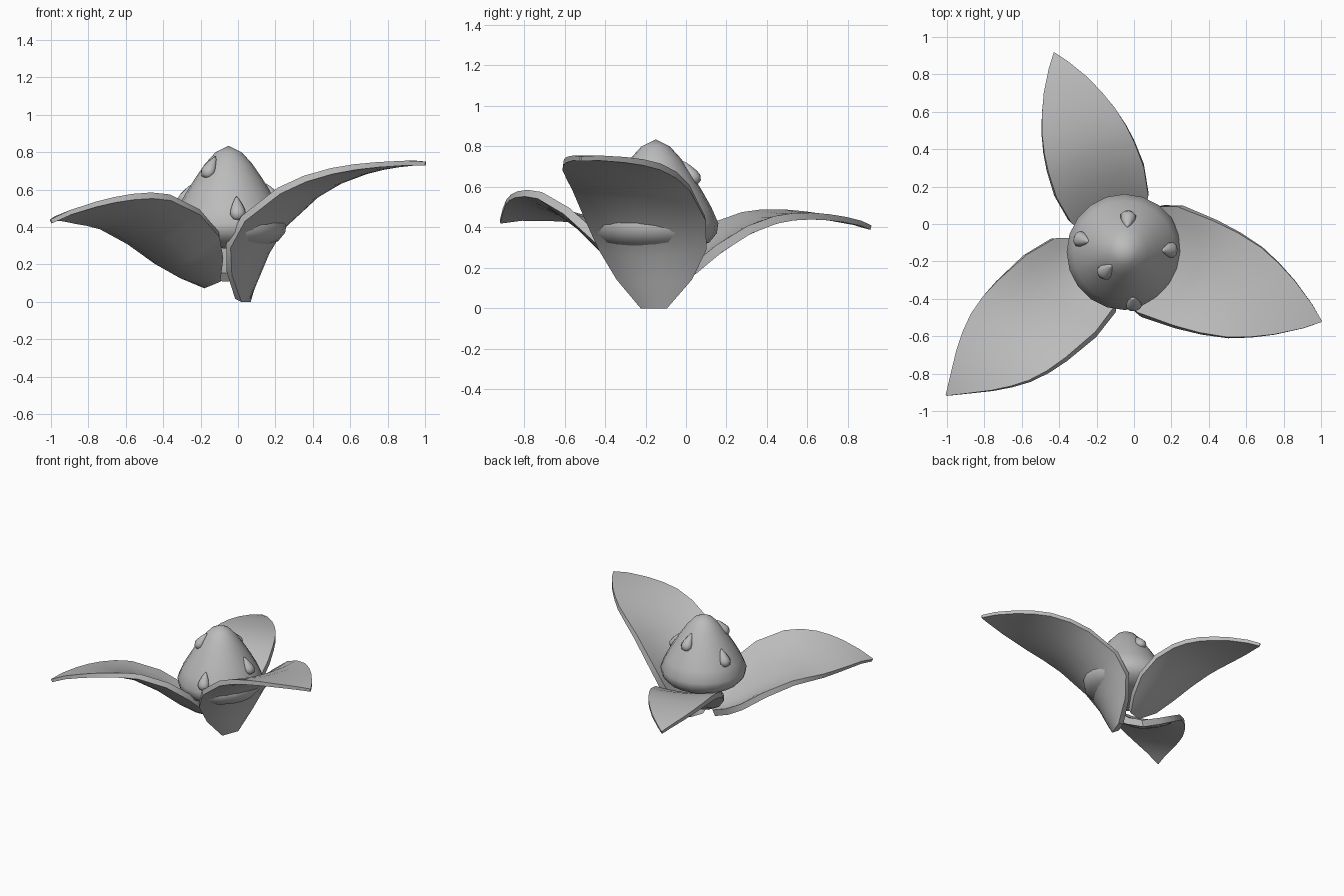
import bpy, bmesh
from math import sin, cos, pi, atan2, radians
from mathutils import Matrix, Vector

cube = bpy.data.objects.get("Cube")
if cube:
    bpy.data.objects.remove(cube, do_unlink=True)

grey = bpy.data.materials.new("plain grey")
grey.use_nodes = True
grey.diffuse_color = (0.5, 0.5, 0.5, 1)
grey.node_tree.nodes["Principled BSDF"].inputs["Base Color"].default_value = (0.5, 0.5, 0.5, 1)


def finish(name, bm, angle=40):
    """Turn a bmesh into a smooth-shaded, coloured object."""
    mesh = bpy.data.meshes.new(name)
    bm.to_mesh(mesh)
    bm.free()
    obj = bpy.data.objects.new(name, mesh)
    bpy.context.collection.objects.link(obj)
    mesh.materials.append(grey)
    bpy.ops.object.select_all(action='DESELECT')
    obj.select_set(True)
    bpy.context.view_layer.objects.active = obj
    bpy.ops.object.shade_smooth_by_angle(angle=radians(angle))
    return obj


def lathe(profile, sides):
    """Spin (radius, height) points around z; both ends lie on the axis."""
    bm = bmesh.new()
    rings = []
    for r, z in profile:
        if r == 0:
            rings.append([bm.verts.new((0, 0, z))] * sides)
        else:
            rings.append([bm.verts.new((r * cos(2 * pi * i / sides), r * sin(2 * pi * i / sides), z))
                          for i in range(sides)])
    for low, high in zip(rings, rings[1:]):
        for i in range(sides):
            k = (i + 1) % sides
            quad = list(dict.fromkeys((low[i], low[k], high[k], high[i])))
            bm.faces.new(quad)
    bmesh.ops.recalc_face_normals(bm, faces=bm.faces)
    return bm


# Berry body, from underside to pointed top
centre = Vector((-0.05, -0.15, 0))
berry_profile = [(0, .285), (.18, .295), (.265, .325), (.302, .37), (.31, .42), (.275, .5), (.23, .58),
                 (.18, .66), (.125, .74), (.07, .8), (0, .835)]
berry = finish("berry", lathe(berry_profile, 20), 60)
berry.location = centre

# Teardrop seeds lying on the berry skin
seed_profile = [(0, -.067), (.027, -.06), (.043, -.035), (.04, -.01), (.027, .025), (.012, .055), (0, .072)]
seed_spots = [(-.03, .05, .67), (-.15, -.25, .72), (0, -.44, .5), (-.29, -.08, .57), (.18, -.14, .57)]


def skin(z):
    """Radius and lean of the berry skin at a height."""
    for (r0, z0), (r1, z1) in zip(berry_profile, berry_profile[1:]):
        if z0 <= z <= z1:
            return r0 + (r1 - r0) * (z - z0) / (z1 - z0), atan2(r0 - r1, z1 - z0)


for n, (x, y, z) in enumerate(seed_spots, 1):
    radius, lean = skin(z)
    heading = atan2(y - centre.y, x - centre.x)
    bm = lathe(seed_profile, 10)
    place = (Matrix.Translation(centre + Vector((radius * cos(heading), radius * sin(heading), z)))
             @ Matrix.Rotation(heading, 4, 'Z') @ Matrix.Rotation(-lean, 4, 'Y')
             @ Matrix.Diagonal((.8, 1, 1, 1)))
    bm.transform(place)
    finish(f"seed_{n}", bm, 60)

# Leaves: half width and edge lift at each station, shared by all three
leaf_shape = [(.07, 0), (.2, .06), (.285, .09), (.318, .08), (.31, .05), (.292, .028), (.26, .012),
              (.213, .004), (.155, 0), (.07, 0), (.004, 0)]
ACROSS = 8


def leaf(name, base, heading, width, cup, roll, spine):
    """Cupped leaf whose underside follows the spine (distance out, height)."""
    bm = bmesh.new()
    rows = []
    for i, ((u, z), (w, lift)) in enumerate(zip(spine, leaf_shape)):
        before, after = spine[max(i - 1, 0)], spine[min(i + 1, len(spine) - 1)]
        normal = Vector((before[1] - after[1], after[0] - before[0])).normalized()
        row = []
        for j in range(ACROSS + 1):
            f = 2 * j / ACROSS - 1
            rise = lift * cup * f * f
            v = f * w * width
            row.append(bm.verts.new((u + normal.x * rise, v, z + normal.y * rise + roll * v)))
        rows.append(row)
    for a, b in zip(rows, rows[1:]):
        for j in range(ACROSS):
            bm.faces.new((a[j], b[j], b[j + 1], a[j + 1]))
    bm.transform(Matrix.Translation((*base, 0)) @ Matrix.Rotation(radians(heading), 4, 'Z'))
    obj = finish(name, bm)
    # thick at the stalk, thin at the tip
    taper = obj.vertex_groups.new(name="taper")
    for i in range(len(rows)):
        taper.add(range(i * (ACROSS + 1), (i + 1) * (ACROSS + 1)), 1 - .055 * i, 'REPLACE')
    thick = obj.modifiers.new("thickness", 'SOLIDIFY')
    thick.thickness = 0.05
    thick.offset = 1
    thick.vertex_group = taper.name
    bpy.ops.object.modifier_apply(modifier=thick.name)
    bpy.ops.object.shade_smooth_by_angle(angle=radians(40))


leaf("left_leaf", (.02, -.15), -20.7, 1, 1, 0,
     [(.025, 0), (.075, .12), (.125, .25), (.2, .38), (.37, .54), (.49, .617), (.62, .672),
      (.73, .702), (.84, .72), (.97, .73), (1.05, .728)])
leaf("right_leaf", (-.13, -.15), 221.5, .92, 1, .27,
     [(.01, .09), (.12, .13), (.24, .2), (.4, .32), (.58, .42), (.68, .453), (.78, .47),
      (.87, .475), (.96, .47), (1.07, .45), (1.155, .42)])
leaf("back_leaf", (-.075, -.08), 109.5, .8, .35, .04,
     [(0, .11), (.1, .165), (.21, .26), (.35, .355), (.48, .412), (.57, .434), (.67, .443),
      (.77, .44), (.87, .43), (.98, .41), (1.05, .388)])
